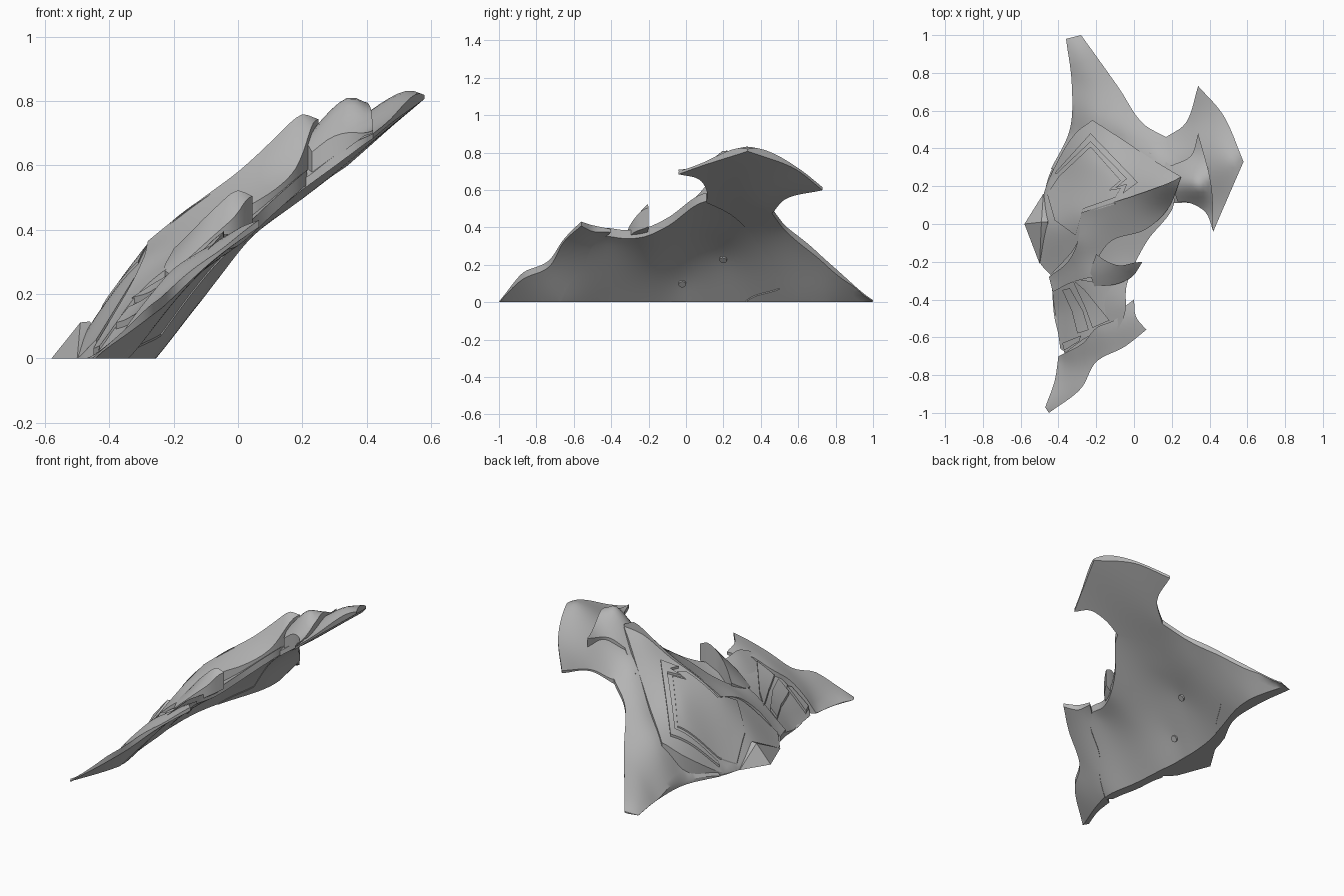
import bpy, bmesh, math
from mathutils import Vector
from mathutils.geometry import delaunay_2d_cdt

cube = bpy.data.objects.get("Cube")
if cube:
    bpy.data.objects.remove(cube)

steel = bpy.data.materials.new("plain_grey")
steel.use_nodes = True
steel.diffuse_color = (.46, .46, .46, 1)
steel.node_tree.nodes["Principled BSDF"].inputs["Base Color"].default_value = (.46, .46, .46, 1)
built = []


def kernel(ax, ay, bx, by):
    d = (ax - bx) ** 2 + (ay - by) ** 2
    return d * math.log(d) if d > 0 else 0


def sheet(points):
    """Smooth height function through scattered (x, y, z) points."""
    n = len(points)
    rows = []
    for i, (x, y, z) in enumerate(points):
        row = [kernel(x, y, p[0], p[1]) for p in points] + [1, x, y, z]
        row[i] += .002
        rows.append(row)
    for k in range(3):
        rows.append([(1, p[0], p[1])[k] for p in points] + [0, 0, 0, 0])
    size = n + 3
    for c in range(size):
        best = max(range(c, size), key=lambda r: abs(rows[r][c]))
        rows[c], rows[best] = rows[best], rows[c]
        for r in range(size):
            if r != c:
                f = rows[r][c] / rows[c][c]
                rows[r] = [a - f * b for a, b in zip(rows[r], rows[c])]
    w = [rows[i][-1] / rows[i][i] for i in range(size)]

    def height(x, y):
        return w[n] + w[n + 1] * x + w[n + 2] * y + sum(
            w[i] * kernel(x, y, p[0], p[1]) for i, p in enumerate(points))
    return height


def contour(points, smooth):
    """Closed outline, curved through gentle points and cornered at sharp ones."""
    pts = [Vector(p[:2]) for p in points]
    n, out, tangents = len(pts), [], []
    for i, p in enumerate(pts):
        a, b = p - pts[i - 1], pts[(i + 1) % n] - p
        gentle = smooth and a.normalized().dot(b.normalized()) > .7
        tangents.append((a.normalized() + b.normalized()) / 2 if gentle else None)
    for i, p in enumerate(pts):
        j = (i + 1) % n
        d = pts[j] - p
        s = d.length
        t0 = tangents[i] * s if tangents[i] else d
        t1 = tangents[j] * s if tangents[j] else d
        steps = max(2, round(s / .022))
        for k in range(steps):
            t = k / steps
            h = t * t * (3 - 2 * t)
            out.append(p + d * h + t0 * (t * (1 - t) ** 2) - t1 * (t * t * (1 - t)))
    return out


def finish(name, bm):
    bmesh.ops.recalc_face_normals(bm, faces=bm.faces)
    mesh = bpy.data.meshes.new(name)
    bm.to_mesh(mesh)
    bm.free()
    mesh.materials.append(steel)
    obj = bpy.data.objects.new(name, mesh)
    bpy.context.collection.objects.link(obj)
    built.append(obj)
    return obj


def panel(name, points, top=None, bottom=None, extra=(), smooth=True):
    """Solid plate: an outline in plan, between two height functions, cut flat at the base."""
    top = top or sheet(list(points) + list(extra))
    bottom = bottom or (lambda x, y: inner(x, y) + .02)
    loop = contour(points, smooth)
    n = len(loop)
    grid = .026
    lo = [min(p[i] for p in loop) for i in (0, 1)]
    hi = [max(p[i] for p in loop) for i in (0, 1)]
    fill = [Vector((lo[0] + i * grid, lo[1] + j * grid))
            for i in range(1, int((hi[0] - lo[0]) / grid) + 1)
            for j in range(1, int((hi[1] - lo[1]) / grid) + 1)]
    fill = [q for q in fill if min((q - p).length for p in loop) > grid * .45]
    verts, _, faces, *_ = delaunay_2d_cdt(
        loop + fill, [], [list(range(n))], 1, 1e-5)
    bm = bmesh.new()
    upper, lower = [], []
    for v in verts:
        zt = max(.001, top(*v))
        upper.append(bm.verts.new((v.x, v.y, zt)))
        lower.append(bm.verts.new((v.x, v.y, min(bottom(*v), zt - .008))))
    sides = set()
    for f in faces:
        bm.faces.new([upper[i] for i in f])
        bm.faces.new([lower[i] for i in reversed(f)])
        sides.update(zip(f, list(f[1:]) + [f[0]]))
    for a, b in sides:
        if (b, a) not in sides:
            bm.faces.new((upper[b], upper[a], lower[a], lower[b]))
    bmesh.ops.bisect_plane(bm, geom=bm.verts[:] + bm.edges[:] + bm.faces[:], dist=1e-6,
                           plane_co=(0, 0, 0), plane_no=(0, 0, 1), clear_inner=True)
    bmesh.ops.holes_fill(bm, edges=[e for e in bm.edges if e.is_boundary], sides=0)
    return finish(name, bm)


def above(height, lift):
    return lambda x, y: height(x, y) + lift


# Hollow, domed inner surface shared by every plate
inner = sheet([(-.46, -1, 0), (-.34, -.64, 0), (-.37, -.45, 0), (-.39, -.2, 0), (-.4, .03, 0),
               (-.37, .28, 0), (-.27, .62, 0), (-.26, .75, 0), (-.32, 1, 0), (-.28, -.87, .13),
               (-.2, -.74, .2), (.06, -.56, .41), (-.06, -.42, .34), (0, -.22, .35),
               (.07, -.1, .41), (.2, .1, .53), (.42, -.04, .69), (.57, .33, .805), (.47, .58, .72),
               (.48, .1, .74), (.34, .73, .605), (.17, .46, .48), (.05, .53, .39), (-.08, .72, .23),
               (-.33, -.02, .1), (-.2, .2, .23), (-.03, .2, .36), (-.15, -.2, .24)])

# Thin shell behind the face, showing in the eye socket
panel("face_shell", [(-.43, .3), (-.25, .5), (0, .42), (.2, .25), (.21, .1), (.07, -.09),
                     (0, -.22), (-.04, -.33), (-.05, -.48), (-.12, -.6), (-.36, -.71),
                     (-.42, -.5), (-.44, -.28), (-.48, -.1), (-.48, .12)],
      above(inner, .045), inner)

# Swept rear flare with the side wing, rising to meet the forehead rim
flare = [(-.36, .98, 0), (-.28, 1, .01), (-.08, .72, .25), (.05, .53, .41), (.17, .46, .5),
         (.27, .53, .56), (.34, .73, .615), (.47, .58, .73), (.58, .33, .815), (.48, .1, .75),
         (.42, -.04, .7), (.38, .07, .68), (.3, .11, .63), (.21, .11, .56), (.12, .25, .58),
         (-.1, .42, .34), (-.24, .5, .21), (-.38, .3, .08), (-.44, .29, 0), (-.34, .5, .02),
         (-.33, .75, 0)]
panel("rear_flare", flare, bottom=above(inner, -.006),
      extra=[(-.22, .58, .22), (-.25, .8, .09), (.54, .33, .838), (.1, .4, .53),
             (-.06, .49, .37), (.24, .38, .62), (.34, .47, .67)])

# Raised hood running from the flare onto the wing
panel("wing_hood", [(.42, -.04, .71), (.41, .2, .78), (.34, .48, .72), (.3, .36, .69), (.2, .31, .63),
                    (.08, .38, .53), (.1, .3, .55), (.2, .2, .67), (.23, .12, .64),
                    (.3, .11, .69), (.38, .06, .7)], extra=[(.35, .2, .82), (.27, .22, .755)])

# Domed forehead plate
skull = [(-.43, .28, .02), (-.31, .48, .17), (-.22, .55, .25), (-.08, .46, .38), (.1, .34, .56),
         (.25, .25, .73), (.15, .2, .69), (0, .14, .565), (-.28, .05, .35), (-.3, -.1, .29),
         (-.44, -.27, .06), (-.5, -.2, 0), (-.48, .15, 0)]
dome = sheet(skull + [(-.2, .32, .37), (-.45, 0, .12)])
panel("forehead", skull, dome)

# Stepped forehead inlay and its angular trim
panel("forehead_inlay", [(-.46, .16), (-.4, .25), (-.23, .41), (-.07, .23), (-.13, .18),
                         (-.07, .19), (-.1, .14), (-.27, .08), (-.31, -.06), (-.42, .02)],
      above(dome, .009), above(dome, -.02), smooth=False)
panel("forehead_trim", [(-.42, .27), (-.23, .48), (.02, .22), (-.06, .16), (-.04, .21),
                        (-.1, .19), (-.04, .24), (-.23, .435), (-.41, .265)],
      above(dome, .014), above(dome, -.02), smooth=False)

# Heavy brow continuing into the nose
panel("brow", [(.25, .25, .74), (.2, .225, .765), (.14, .2, .71), (0, .15, .58), (-.28, .06, .365),
               (-.3, -.1, .3), (-.35, -.2, .2), (-.45, -.28, .03), (-.43, -.36, .04),
               (-.33, -.31, .18), (-.22, -.28, .28), (-.19, -.18, .32), (-.12, -.09, .39),
               (.06, -.03, .49), (.18, .08, .59)],
      extra=[(-.1, .05, .47)])

# Cheek spike and lower eyelid
panel("cheek_spike", [(.045, -.2, .5), (0, -.205, .53), (-.07, -.22, .47), (-.14, -.2, .4),
                      (-.2, -.16, .34), (-.23, -.26, .28), (-.21, -.33, .26), (-.1, -.32, .36),
                      (-.01, -.28, .44)])

# Mouth plate with three raised teeth
mouth = [(-.44, -.3, .04), (-.33, -.29, .17), (-.2, -.31, .27), (-.06, -.34, .36), (-.06, -.45, .37),
         (-.1, -.53, .33), (-.25, -.6, .2), (-.36, -.68, .05), (-.39, -.66, 0), (-.42, -.45, 0)]
muzzle = sheet(mouth)
panel("mouth_plate", mouth, muzzle)
teeth = [[(-.33, -.29), (-.26, -.35), (-.13, -.51), (-.22, -.55), (-.26, -.44)],
         [(-.38, -.35), (-.34, -.34), (-.27, -.46), (-.24, -.56), (-.3, -.58), (-.33, -.46)],
         [(-.38, -.63), (-.28, -.59), (-.29, -.62), (-.37, -.67)]]
for i, tooth in enumerate(teeth):
    panel("tooth_%d" % (i + 1), tooth, above(muzzle, .02), above(muzzle, -.02), smooth=False)

# Flared chin guard
panel("chin_guard", [(-.47, -.97, 0), (-.45, -1, 0), (-.28, -.87, .16), (-.2, -.73, .225),
                     (-.05, -.65, .34), (.065, -.56, .43), (.01, -.49, .41), (0, -.4, .39),
                     (-.05, -.44, .37), (-.09, -.5, .35), (-.2, -.55, .28), (-.27, -.63, .2),
                     (-.36, -.68, .08), (-.4, -.7, 0), (-.42, -.83, 0)],
      bottom=above(inner, -.006))

# Faceted gem on the centre line
bm = bmesh.new()
for p in [(-.58, 0, 0), (-.48, .16, 0), (-.5, -.21, 0), (-.49, .01, .112), (-.46, .01, .115),
          (-.4, .1, 0), (-.4, -.12, 0)]:
    bm.verts.new(p)
bmesh.ops.convex_hull(bm, input=bm.verts)
finish("centre_gem", bm)

# Small locating pegs on the inner surface
for i, (x, y) in enumerate([(-.33, -.02), (-.2, .2)]):
    bm = bmesh.new()
    bmesh.ops.create_cone(bm, cap_ends=True, segments=16, radius1=.02, radius2=.02, depth=.03)
    peg = finish("peg_%d" % (i + 1), bm)
    slope = Vector(((inner(x + .01, y) - inner(x - .01, y)) / .02,
                    (inner(x, y + .01) - inner(x, y - .01)) / .02, -1))
    peg.rotation_euler = slope.to_track_quat("Z", "Y").to_euler()
    peg.location = (x, y, inner(x, y) + .005)

bpy.ops.object.select_all(action="DESELECT")
for obj in built:
    obj.select_set(True)
bpy.context.view_layer.objects.active = built[0]
bpy.ops.object.shade_smooth_by_angle(angle=math.radians(32))
